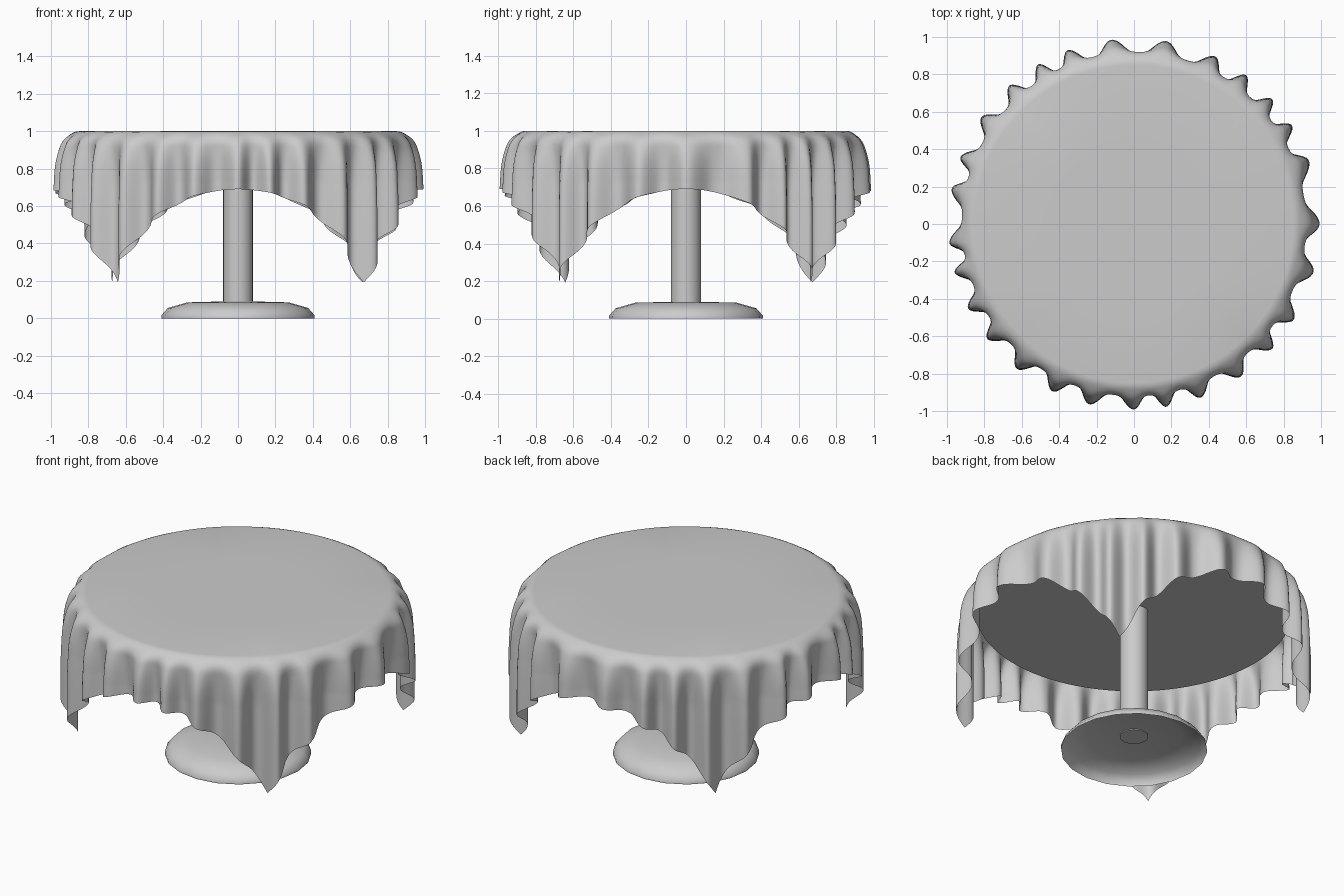
import bpy, bmesh, math

if "Cube" in bpy.data.objects:
    bpy.data.objects.remove(bpy.data.objects["Cube"])

def finish(name, bm, smooth_angle):
    bmesh.ops.recalc_face_normals(bm, faces=bm.faces)
    me = bpy.data.meshes.new(name)
    bm.to_mesh(me)
    bm.free()
    ob = bpy.data.objects.new(name, me)
    bpy.context.collection.objects.link(ob)
    bpy.ops.object.select_all(action='DESELECT')
    ob.select_set(True)
    bpy.context.view_layer.objects.active = ob
    bpy.ops.object.shade_smooth_by_angle(angle=math.radians(smooth_angle))
    return ob

def lathe(name, profile, sides, cap_start=False, cap_end=False, smooth_angle=40):
    bm = bmesh.new()
    rings = [[bm.verts.new((r * math.cos(2 * math.pi * i / sides),
                            r * math.sin(2 * math.pi * i / sides), z))
              for i in range(sides)] for r, z in profile]
    for a, b in zip(rings, rings[1:]):
        for i in range(sides):
            j = (i + 1) % sides
            bm.faces.new((a[i], a[j], b[j], b[i]))
    if cap_start:
        bm.faces.new(rings[0][::-1])
    if cap_end:
        bm.faces.new(rings[-1])
    return finish(name, bm, smooth_angle)

# Pedestal: hollow domed foot, column and round top
lathe("foot", [(.41, 0), (.41, .015), (.375, .055), (.27, .085), (.08, .09)],
      20, cap_end=True, smooth_angle=60)
lathe("column", [(.08, .085), (.08, .90)], 24, True, True)
lathe("table_top", [(.885, .89), (.885, .95), (.85, .985)], 96, True, True)

# Tablecloth: square sheet draped over the round top, folds peak at these angles
PEAKS = [0, 20, 32, 42, 53, 64, 80, 97, 111, 121, 132, 145, 159, 169, 186, 195,
         207, 218, 231, 244, 256, 270, 280, 291, 305, 318, 329, 345, 360]
HALF, FLAT, BEND = 1.2, .85, .07
N, RINGS = 480, 26

def fold(deg):
    for a, b in zip(PEAKS, PEAKS[1:]):
        if a <= deg < b:
            w = .5 + .5 * math.cos(2 * math.pi * (deg - a) / (b - a))
            return w ** 1.2

def drape(length, w):
    """Radius and height of a cloth point at a given length from the centre."""
    if length <= FLAT:
        return length, 1.0
    over = length - FLAT
    quarter = BEND * math.pi / 2
    t = min(over, quarter) / BEND
    drop = max(0, over - quarter)
    r = FLAT + BEND * math.sin(t)
    z = 1 - BEND * (1 - math.cos(t)) - drop
    depth = .088 * (1 - math.exp(-(max(0, over - .04) / .13) ** 1.3))
    return r - .012 * min(1, drop / .2) + depth * w, z

bm = bmesh.new()
center = bm.verts.new((0, 0, 1))
cols = []
for i in range(N):
    a = 2 * math.pi * i / N
    edge = HALF / max(abs(math.cos(a)), abs(math.sin(a)))
    w = fold(360 * i / N)
    lengths = [.45] + [FLAT + (edge - FLAT) * k / RINGS for k in range(RINGS + 1)]
    col = []
    for l in lengths:
        r, z = drape(l, w)
        col.append(bm.verts.new((r * math.cos(a), r * math.sin(a), z)))
    cols.append(col)
for i in range(N):
    p, q = cols[i], cols[(i + 1) % N]
    bm.faces.new((center, p[0], q[0]))
    for k in range(len(p) - 1):
        bm.faces.new((p[k], p[k + 1], q[k + 1], q[k]))
finish("tablecloth", bm, 80)
